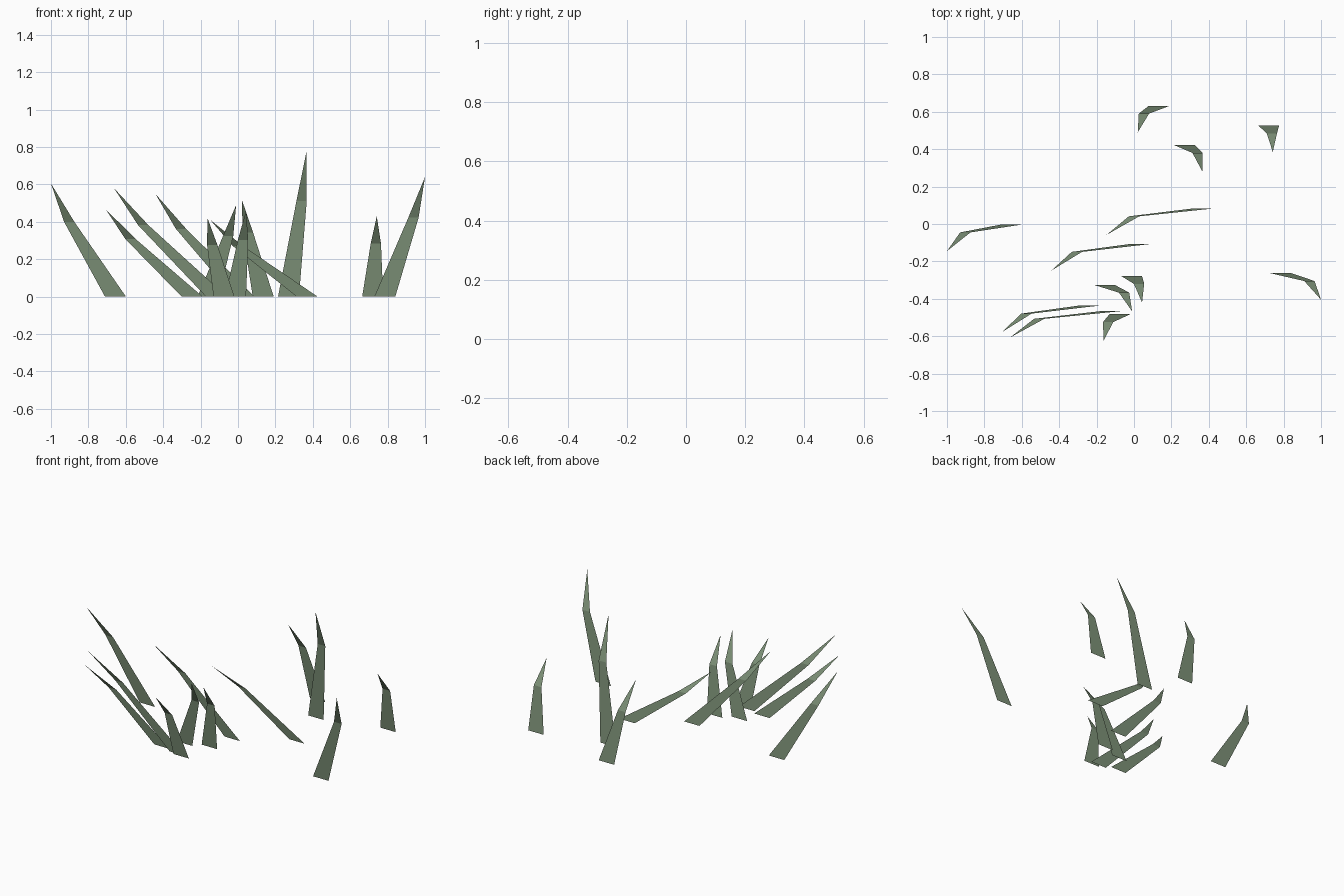
import bpy

green = bpy.data.materials.new("grass_green")
green.diffuse_color = (0.21, 0.29, 0.19, 1)

BASE_W, MID_W = 0.112, 0.055   # blade widths at the ground and at the bend
MID_H = 0.66                   # bend height as a share of the blade height
MID_Y, TIP_Y = -0.042, -0.142  # forward droop of the bend and the tip


def grass_blade(i, base_x, y, mid_x, tip_x, height):
    """Thin folded sheet: one tapering quad topped by a triangle."""
    b, m, z = BASE_W / 2, MID_W / 2, height * MID_H
    verts = [(base_x - b, y, 0), (base_x + b, y, 0),
             (mid_x + m, y + MID_Y, z), (mid_x - m, y + MID_Y, z),
             (tip_x, y + TIP_Y, height)]
    mesh = bpy.data.meshes.new(f"grass_blade_{i}")
    mesh.from_pydata(verts, [], [(0, 1, 2, 3), (3, 2, 4)])
    mesh.materials.append(green)
    obj = bpy.data.objects.new(f"grass_blade_{i}", mesh)
    bpy.context.collection.objects.link(obj)


# base x, base y, bend x, tip x, height
blades = [
    (0.135, 0.632, 0.053, 0.02, 0.52),
    (0.27, 0.422, 0.340, 0.366, 0.775),
    (0.72, 0.527, 0.737, 0.742, 0.43),
    (0.37, 0.083, 0.0, -0.148, 0.41),
    (-0.655, -0.003, -0.902, -1.0, 0.605),
    (0.033, -0.107, -0.305, -0.442, 0.55),
    (0.785, -0.263, 0.938, 1.0, 0.64),
    (-0.013, -0.278, 0.027, 0.043, 0.46),
    (-0.16, -0.325, -0.053, -0.01, 0.49),
    (-0.075, -0.482, -0.138, -0.163, 0.42),
    (-0.245, -0.437, -0.575, -0.707, 0.467),
    (-0.115, -0.465, -0.507, -0.663, 0.58),
]
for i, (bx, y, mx, tx, h) in enumerate(blades, 1):
    grass_blade(i, bx, y, mx, tx, h)
